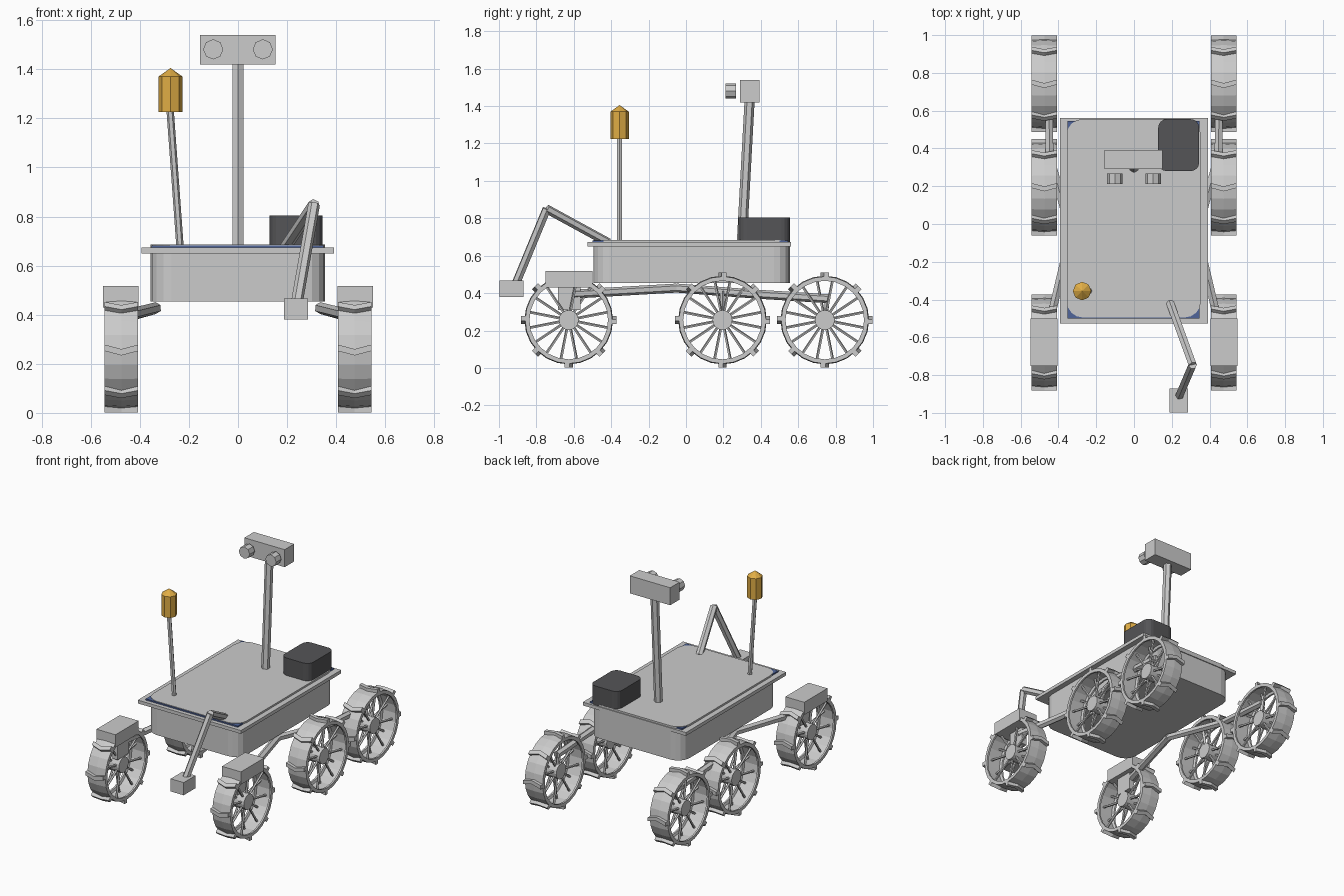
import bpy, bmesh, math
from mathutils import Vector, Matrix

if "Cube" in bpy.data.objects:
    bpy.data.objects.remove(bpy.data.objects["Cube"])


def material(name, rgb):
    m = bpy.data.materials.new(name)
    m.diffuse_color = (*rgb, 1)
    m.use_nodes = True
    m.node_tree.nodes["Principled BSDF"].inputs["Base Color"].default_value = m.diffuse_color
    return m


DARK = material("dark_grey", (0.09, 0.09, 0.095))
GOLD = material("gold", (0.75, 0.42, 0.06))
BLUE = material("blue", (0.08, 0.13, 0.32))


def finish(name, bm, mat=None):
    bmesh.ops.recalc_face_normals(bm, faces=bm.faces)
    me = bpy.data.meshes.new(name)
    bm.to_mesh(me)
    bm.free()
    ob = bpy.data.objects.new(name, me)
    bpy.context.collection.objects.link(ob)
    if mat:
        me.materials.append(mat)
    return ob


def box(name, x, y, z, mat=None, corner=0):
    """Box from ranges, with optional rounded vertical edges."""
    bm = bmesh.new()
    size = Matrix.Diagonal((x[1] - x[0], y[1] - y[0], z[1] - z[0], 1))
    mid = Matrix.Translation(((x[0] + x[1]) / 2, (y[0] + y[1]) / 2, (z[0] + z[1]) / 2))
    bmesh.ops.create_cube(bm, size=1, matrix=mid @ size)
    if corner:
        up = [e for e in bm.edges if abs(e.verts[0].co.z - e.verts[1].co.z) > 1e-4]
        bmesh.ops.bevel(bm, geom=up, offset=corner, segments=4, profile=0.5, affect='EDGES')
    return finish(name, bm, mat)


def add_rod(bm, a, b, r, sides=6, r2=None):
    a, b = Vector(a), Vector(b)
    d = b - a
    m = Matrix.Translation((a + b) / 2) @ d.to_track_quat('Z', 'Y').to_matrix().to_4x4()
    bmesh.ops.create_cone(bm, cap_ends=True, segments=sides, radius1=r,
                          radius2=r if r2 is None else r2, depth=d.length, matrix=m)


def rod(name, points, r, sides=6, mat=None):
    """Chain of straight tubes through the given points."""
    bm = bmesh.new()
    for a, b in zip(points, points[1:]):
        add_rod(bm, a, b, r, sides)
    return finish(name, bm, mat)


# Wheel: revolved rim, chevron treads, hub and spokes, turning about x
def wheel_mesh():
    bm = bmesh.new()
    n = 24
    profile = [(-.068, .21), (-.068, .233), (0, .237), (.068, .233), (.068, .21),
               (.056, .21), (.05, .226), (-.05, .226), (-.056, .21)]
    rings = []
    for i in range(n):
        a = math.tau * i / n
        rings.append([bm.verts.new((x, r * math.cos(a), r * math.sin(a))) for x, r in profile])
    k = len(profile)
    for i in range(n):
        p, q = rings[i], rings[(i + 1) % n]
        for j in range(k):
            bm.faces.new((p[j], p[(j + 1) % k], q[(j + 1) % k], q[j]))
    # treads
    chevron = [(-.068, -.022), (0, -.004), (.068, -.022), (.068, .004), (0, .022), (-.068, .004)]
    for i in range(8):
        a = math.tau * i / 8
        out = Vector((0, math.cos(a), math.sin(a)))
        tan = Vector((0, -math.sin(a), math.cos(a)))
        low, high = [[bm.verts.new(out * r + tan * t + Vector((x, 0, 0))) for x, t in chevron]
                     for r in (.226, .255)]
        for j in range(6):
            bm.faces.new((low[j], low[(j + 1) % 6], high[(j + 1) % 6], high[j]))
        for ring in (low, high):
            bm.faces.new((ring[0], ring[1], ring[4], ring[5]))
            bm.faces.new((ring[1], ring[2], ring[3], ring[4]))
    # hub and spokes
    add_rod(bm, (-.045, 0, 0), (.045, 0, 0), .053, 16)
    for i in range(16):
        a = math.tau * (i + .5) / 16
        x = .02 if i % 2 else -.02
        d = Vector((0, math.cos(a), math.sin(a)))
        add_rod(bm, d * .045 + Vector((x, 0, 0)), d * .228 + Vector((x, 0, 0)), .008, 5)
    ob = finish("wheel", bm)
    me = ob.data
    bpy.data.objects.remove(ob)
    return me


wheel = wheel_mesh()
wheels = {"front": -.627, "middle": .195, "rear": .742}
for side, s in (("left", -1), ("right", 1)):
    for place, y in wheels.items():
        ob = bpy.data.objects.new(f"{place}_{side}_wheel", wheel)
        ob.location = (s * .475, y, .256)
        bpy.context.collection.objects.link(ob)
    # Suspension arms
    pivot = (s * .335, -.05, .427)
    rod(f"{side}_front_arm", [pivot, (s * .465, -.6, .395)], .024)
    rod(f"{side}_rear_arm", [pivot, (s * .448, .37, .395), (s * .45, .76, .37)], .024)
    rod(f"{side}_rear_axle_post", [(s * .45, .755, .385), (s * .45, .75, .3)], .012, 4)
    rod(f"{side}_middle_axle_post", [(s * .42, .195, .41), (s * .44, .195, .3)], .012, 4)
    # Steering box and its post over the front wheel
    xs = sorted((s * .405, s * .549))
    box(f"{side}_steering_box", xs, (-.752, -.5), (.43, .517))
    box(f"{side}_steering_post", sorted((s * .435, s * .475)), (-.685, -.565), (.31, .44))

# Body, deck and corner panel
box("body", (-.356, .354), (-.495, .556), (.453, .685), corner=.085)
box("deck", (-.393, .391), (-.527, .562), (.65, .673))
box("deck_panel", (-.352, .348), (-.5, .545), (.66, .682), BLUE)

# Power unit
box("power_unit", (.128, .345), (.28, .555), (.67, .805), DARK, corner=.045)

# Camera mast, head and lenses
rod("mast", [(0, .298, .66), (0, .34, 1.43)], .027)
box("camera_head", (-.155, .152), (.29, .393), (1.42, 1.54))
for s in (-1, 1):
    rod("left_lens" if s < 0 else "right_lens", [(s * .101, .212, 1.481), (s * .101, .268, 1.481)], .041, 8)

# Antenna with pointed cap
rod("antenna_pole", [(-.235, -.355, .66), (-.277, -.355, 1.24)], .015)
rod("antenna_can", [(-.275, -.355, 1.225), (-.275, -.355, 1.37)], .049, 8, GOLD)
bm = bmesh.new()
add_rod(bm, (-.275, -.355, 1.37), (-.275, -.355, 1.405), .049, 8, 0)
finish("antenna_cap", bm, GOLD)

# Robot arm and tool
rod("arm", [(.19, -.415, .67), (.31, -.745, .85), (.24, -.91, .45)], .024)
box("arm_tool", (.187, .286), (-.998, -.87), (.38, .467))
